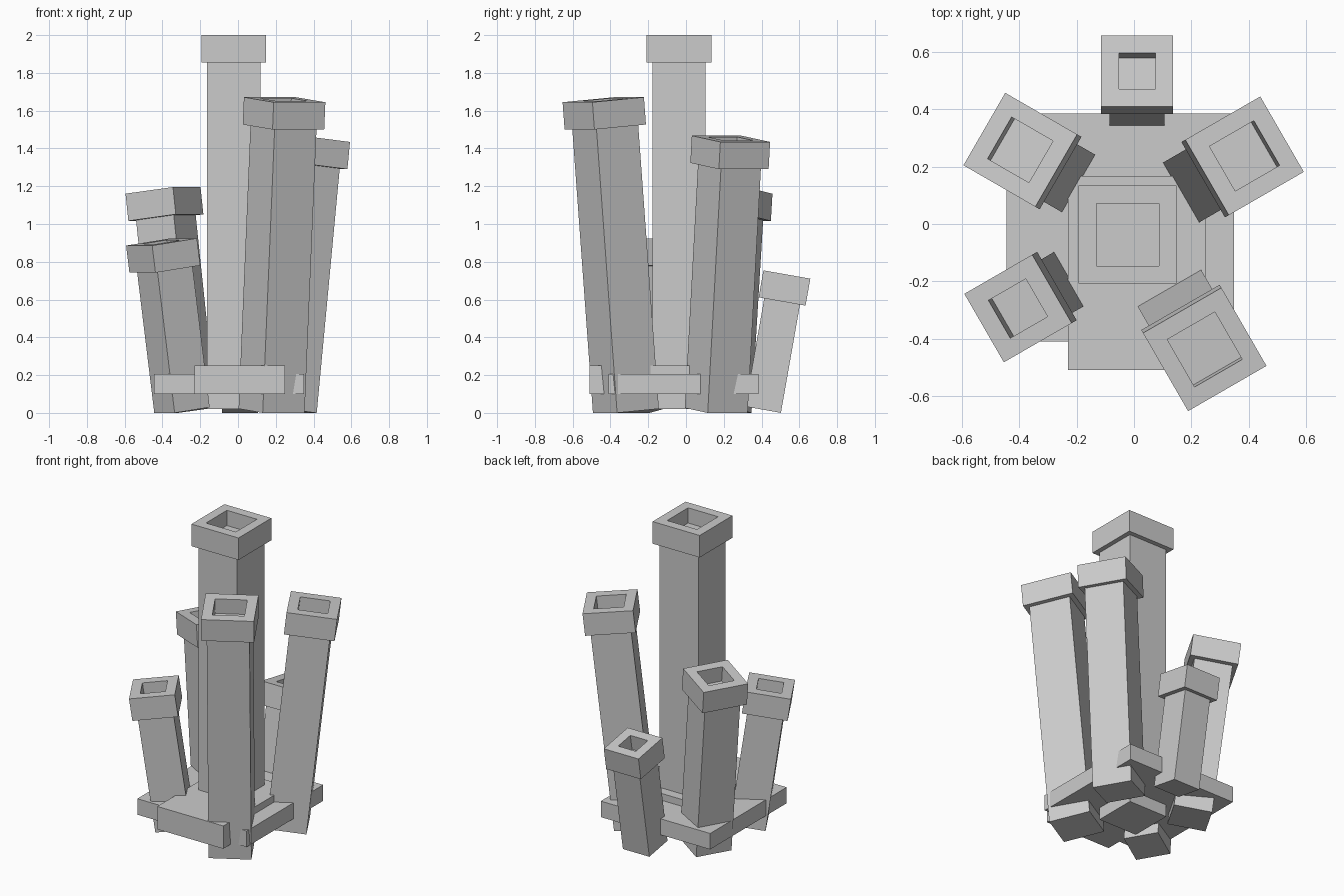
import bpy, bmesh, math
from mathutils import Matrix, Vector

if "Cube" in bpy.data.objects:
    bpy.data.objects.remove(bpy.data.objects["Cube"])

stone = bpy.data.materials.new("grey")
stone.diffuse_color = (0.6, 0.6, 0.6, 1)
stone.use_nodes = True
stone.node_tree.nodes["Principled BSDF"].inputs["Base Color"].default_value = stone.diffuse_color


def add_object(name, bm):
    bmesh.ops.recalc_face_normals(bm, faces=bm.faces)
    mesh = bpy.data.meshes.new(name)
    bm.to_mesh(mesh)
    bm.free()
    mesh.materials.append(stone)
    obj = bpy.data.objects.new(name, mesh)
    bpy.context.collection.objects.link(obj)
    return obj


def box(name, x0, x1, y0, y1, z0, z1):
    bm = bmesh.new()
    bmesh.ops.create_cube(bm, size=1)
    for v in bm.verts:
        v.co = ((x0 + x1) / 2 + v.co.x * (x1 - x0),
                (y0 + y1) / 2 + v.co.y * (y1 - y0),
                (z0 + z1) / 2 + v.co.z * (z1 - z0))
    return add_object(name, bm)


def tube(name, top, half, azimuth, tilt, base_z):
    """Square tube with a wider collar and a recessed mouth, leaning outward."""
    t = math.radians(tilt)
    n = (top[2] - base_z) / math.cos(t)
    rings = [(half, -n), (half, -0.145), (half + 0.03, -0.145), (half + 0.03, 0),
             (half - 0.032, 0), (half - 0.032, -0.1)]
    bm = bmesh.new()
    loops = [[bm.verts.new((sx * r, sy * r, z))
              for sx, sy in ((1, 1), (-1, 1), (-1, -1), (1, -1))] for r, z in rings]
    for a, b in zip(loops, loops[1:]):
        for i in range(4):
            j = (i + 1) % 4
            bm.faces.new((a[i], a[j], b[j], b[i]))
    bm.faces.new(loops[0])
    bm.faces.new(loops[-1])
    bm.transform(Matrix.Translation(Vector(top))
                 @ Matrix.Rotation(math.radians(azimuth), 4, 'Z')
                 @ Matrix.Rotation(t, 4, 'Y'))
    return add_object(name, bm)


# Overlapping base slabs
box("base_slab_wide", -0.445, 0.35, -0.41, 0.385, 0.10, 0.205)
box("base_slab_front", -0.23, 0.25, -0.51, 0.168, 0.10, 0.25)

# Upright centre tube and five leaning tubes around it
tube("centre_tube", (-0.022, -0.037, 2.0), 0.141, 0, 0, 0.02)
tube("back_tube", (0.011, 0.534, 0.7325), 0.096, 90, 10, 0.017)
tube("back_right_tube", (0.386, 0.238, 1.451), 0.122, 30, 6.2, 0.013)
tube("back_left_tube", (-0.397, 0.259, 1.178), 0.116, 150, 6.9, 0.014)
tube("front_left_tube", (-0.405, -0.295, 0.905), 0.108, 210, 8, 0.015)
tube("front_right_tube", (0.247, -0.438, 1.658), 0.128, -60, 4.8, 0.011)
